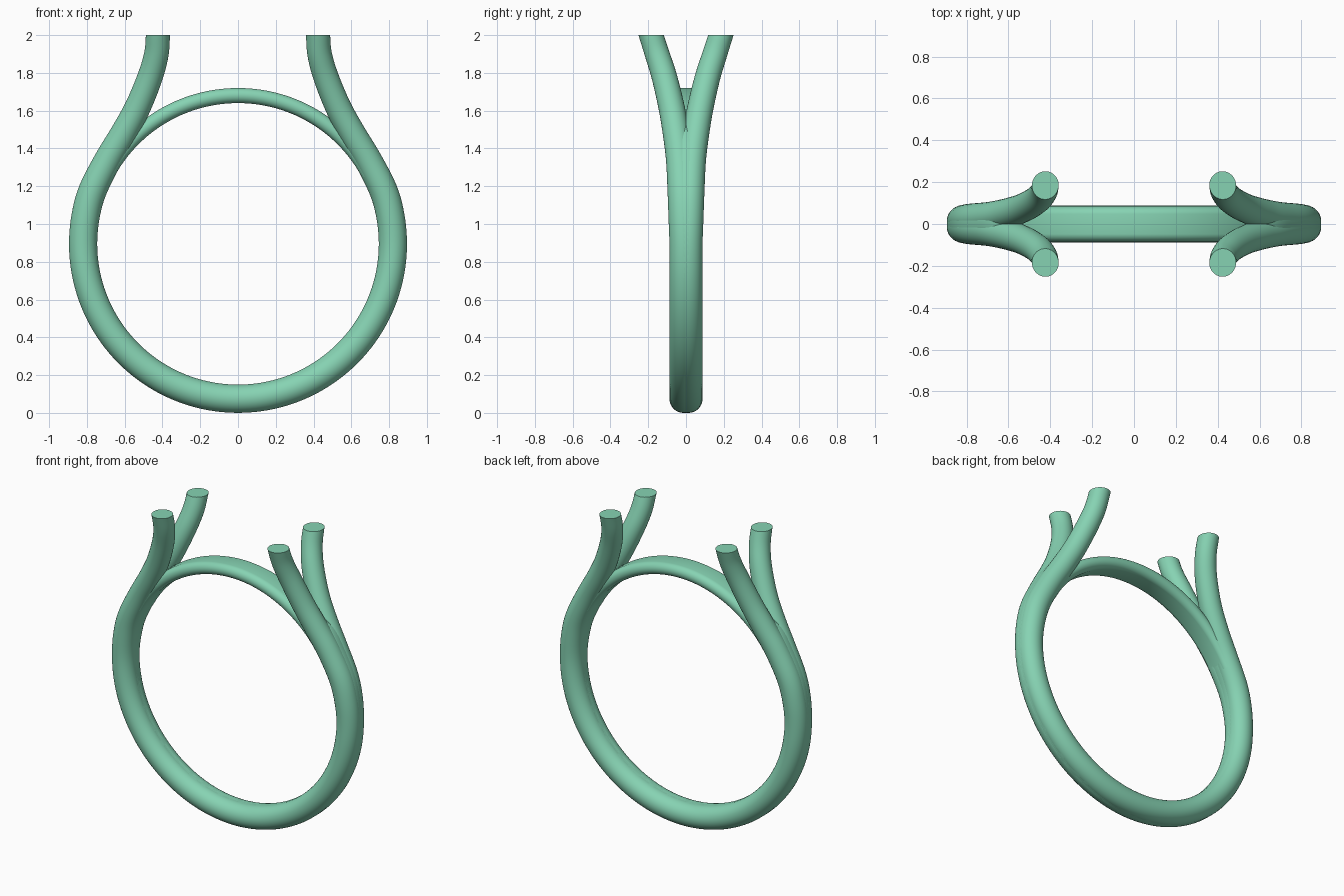
import bpy, bmesh
from math import sin, cos, pi, radians
from mathutils import Vector

if "Cube" in bpy.data.objects:
    bpy.data.objects.remove(bpy.data.objects["Cube"])

CZ, R = 0.895, 0.82          # ring centre height and tube path radius
mat = bpy.data.materials.new("green")
mat.diffuse_color = (0.24, 0.65, 0.45, 1)
mat.use_nodes = True
mat.node_tree.nodes["Principled BSDF"].inputs["Base Color"].default_value = mat.diffuse_color


def spline(pts, n=5):
    """Catmull-Rom through 4D points (x, y, z, radius)."""
    pts = [Vector(p) for p in pts]
    pts = [2 * pts[0] - pts[1]] + pts + [2 * pts[-1] - pts[-2]]
    out = []
    for a, b, c, d in zip(pts, pts[1:], pts[2:], pts[3:]):
        for i in range(n):
            t = i / n
            out.append(0.5 * (2 * b + (c - a) * t + (2 * a - 5 * b + 4 * c - d) * t * t
                              + (3 * b - a - 3 * c + d) * t ** 3))
    return out + [pts[-2]]


def sweep(name, path, spread=0.0, trim=None, sides=32):
    """Sweep a round (or stadium, when spread > 0) section along a path."""
    bm = bmesh.new()
    rings = []
    for i, p in enumerate(path):
        t = (path[min(i + 1, len(path) - 1)] - path[max(i - 1, 0)]).to_3d().normalized()
        n = Vector((0, 1, 0)).cross(t).normalized()
        b = t.cross(n)
        ring = []
        for k in range(sides):
            a = 2 * pi * (k + 0.5) / sides
            side = spread if cos(a) > 0 else -spread
            ring.append(bm.verts.new(p.to_3d() + b * (p.w * cos(a) + side) + n * p.w * sin(a)))
        rings.append(ring)
    for r0, r1 in zip(rings, rings[1:]):
        for k in range(sides):
            j = (k + 1) % sides
            bm.faces.new((r0[k], r0[j], r1[j], r1[k]))
    if trim:
        bmesh.ops.bisect_plane(bm, geom=bm.verts[:] + bm.edges[:] + bm.faces[:],
                               plane_co=(0, 0, trim), plane_no=(0, 0, 1), clear_outer=True)
    bmesh.ops.holes_fill(bm, edges=[e for e in bm.edges if e.is_boundary], sides=0)
    bmesh.ops.recalc_face_normals(bm, faces=bm.faces)
    me = bpy.data.meshes.new(name)
    bm.to_mesh(me)
    bm.free()
    ob = bpy.data.objects.new(name, me)
    bpy.context.collection.objects.link(ob)
    me.materials.append(mat)
    bpy.ops.object.select_all(action='DESELECT')
    ob.select_set(True)
    bpy.context.view_layer.objects.active = ob
    bpy.ops.object.shade_smooth_by_angle(angle=radians(40))
    return ob


def u_path(tail, low, s):
    """Lower circle plus a tail on both ends; s flips the y side."""
    arc = []
    for d in range(-90, 21, 10):
        a = radians(d)
        y = low + (0.01 * (d / 20) if d > 0 and low else 0)
        arc.append((R * cos(a), y, CZ + R * sin(a), 0.075))
    half = arc + tail
    right = [(x, s * y, z, r) for x, y, z, r in half]
    left = [(-x, y, z, r) for x, y, z, r in right[:0:-1]]
    return spline(left + right)


# Twin wires: the band that splits into four prongs
prong = [(0.688, 0.033, 1.34, 0.073), (0.605, 0.052, 1.48, 0.071), (0.53, 0.077, 1.62, 0.069),
         (0.465, 0.115, 1.78, 0.067), (0.432, 0.153, 1.90, 0.065), (0.424, 0.185, 2.0, 0.064),
         (0.422, 0.207, 2.07, 0.064)]
for side, s in (("front", -1), ("back", 1)):
    sweep(side + "_band_and_prongs", u_path(prong, 0.013, s), trim=2.0)

# Core filling the groove between the wires up to the fork
core = [(0.688, 0, 1.34, 0.072), (0.635, 0, 1.43, 0.066), (0.59, 0, 1.505, 0.045)]
sweep("band_core", u_path(core, 0, 1), spread=0.008)

# Thin arch closing the finger hole under the prongs
arch = []
for d in range(28, 153, 4):
    a = radians(d)
    arch.append(Vector((0.785 * cos(a), 0, CZ + 0.785 * sin(a), 0.04)))
sweep("top_arch", spline(arch, 2), spread=0.044)
